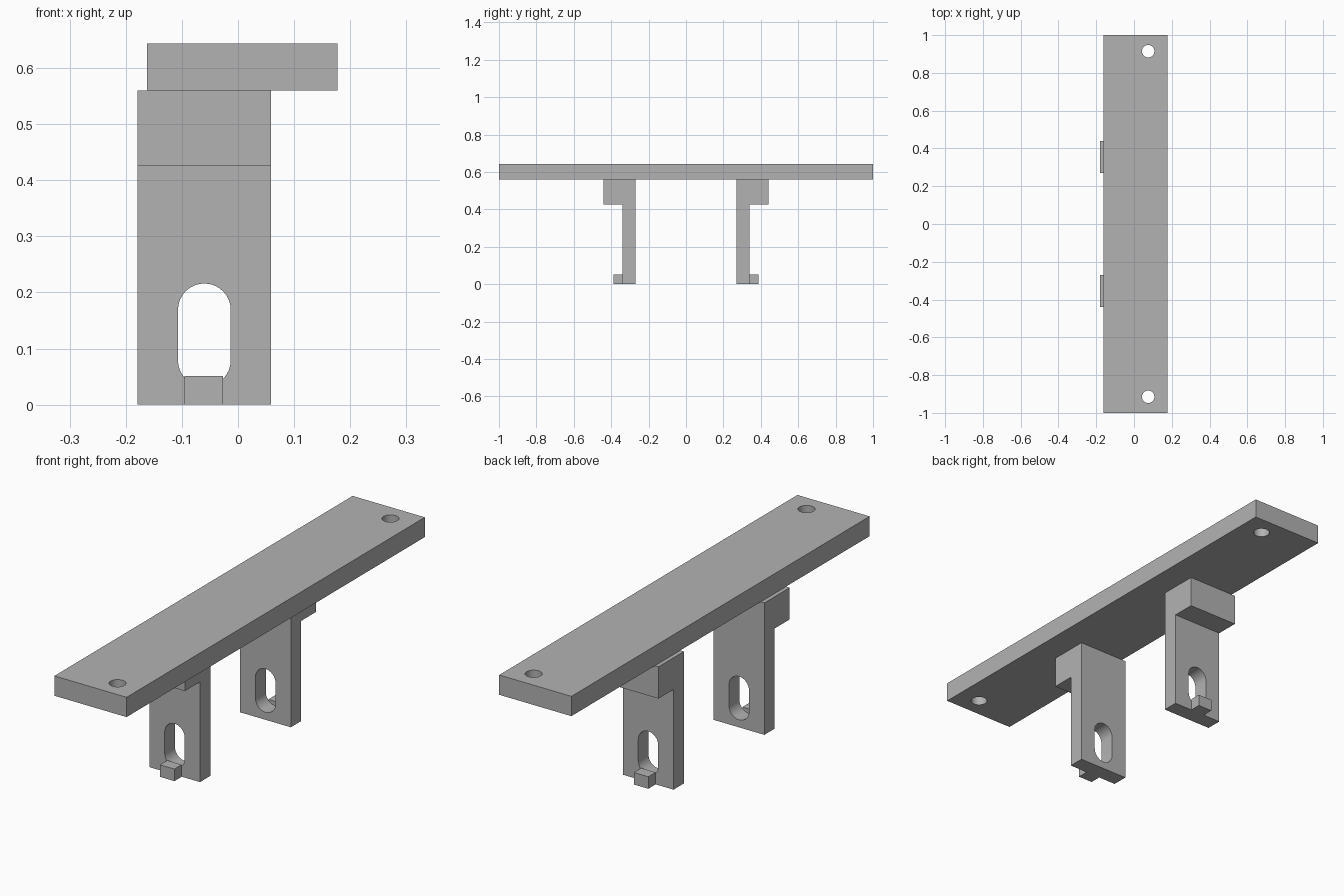
import bpy, bmesh
from math import pi, sin, cos, radians
from mathutils import Vector

if "Cube" in bpy.data.objects:
    bpy.data.objects.remove(bpy.data.objects["Cube"], do_unlink=True)

grey = bpy.data.materials.new("plain grey")
grey.use_nodes = True
grey.diffuse_color = (0.45, 0.45, 0.45, 1)
grey.node_tree.nodes["Principled BSDF"].inputs["Base Color"].default_value = grey.diffuse_color


def prism(name, outline, start, end):
    """Extrude a closed outline of 3D points, offset by start, to end."""
    start, end = Vector(start), Vector(end)
    bm = bmesh.new()
    face = bm.faces.new([bm.verts.new(Vector(p) + start) for p in outline])
    new = bmesh.ops.extrude_face_region(bm, geom=[face])["geom"]
    bmesh.ops.translate(bm, vec=end - start,
                        verts=[v for v in new if isinstance(v, bmesh.types.BMVert)])
    bmesh.ops.recalc_face_normals(bm, faces=bm.faces)
    mesh = bpy.data.meshes.new(name)
    bm.to_mesh(mesh)
    bm.free()
    mesh.materials.append(grey)
    obj = bpy.data.objects.new(name, mesh)
    bpy.context.collection.objects.link(obj)
    return obj


def box(name, x0, x1, y0, y1, z0, z1):
    return prism(name, [(x0, y0, 0), (x1, y0, 0), (x1, y1, 0), (x0, y1, 0)],
                 (0, 0, z0), (0, 0, z1))


def arc(radius, first, last, steps):
    angles = [first + (last - first) * i / steps for i in range(steps + 1)]
    return [(radius * cos(a), radius * sin(a)) for a in angles]


def apply_modifier(obj, kind, **settings):
    mod = obj.modifiers.new(kind.title(), kind)
    for key, value in settings.items():
        setattr(mod, key, value)
    bpy.ops.object.select_all(action="DESELECT")
    bpy.context.view_layer.objects.active = obj
    obj.select_set(True)
    bpy.ops.object.modifier_apply(modifier=mod.name)


def mirror_y(obj):
    apply_modifier(obj, "MIRROR", use_axis=(False, True, False), use_mirror_merge=False)


def cut(obj, cutter):
    apply_modifier(obj, "BOOLEAN", operation="DIFFERENCE", solver="EXACT", object=cutter)
    bpy.data.objects.remove(cutter, do_unlink=True)
    bpy.context.view_layer.objects.active = obj
    obj.select_set(True)
    bpy.ops.object.shade_smooth_by_angle(angle=radians(30))


# Long top plate with a bolt hole near each end
plate = box("top_plate", -0.162, 0.177, -1, 1, 0.56, 0.644)
hole = prism("hole_cutter", [(x + 0.075, y + 0.915, 0) for x, y in arc(0.033, 0, 2 * pi, 32)[:-1]],
             (0, 0, 0.5), (0, 0, 0.7))
mirror_y(hole)
cut(plate, hole)

# Bracket with an outward block at the top, and a slot through its leg
inner, leg, block = 0.27, 0.339, 0.44
bracket = prism("brackets", [(0, inner, 0), (0, leg, 0), (0, leg, 0.425), (0, block, 0.425),
                             (0, block, 0.56), (0, inner, 0.56)],
                (-0.179, 0, 0), (0.059, 0, 0))
slot = [(x - 0.06, 0, z + 0.169) for x, z in arc(0.047, 0, pi, 16)]
slot += [(x - 0.06, 0, z + 0.079) for x, z in arc(0.047, pi, 2 * pi, 16)]
cut(bracket, prism("slot_cutter", slot, (0, 0.2, 0), (0, 0.4, 0)))
mirror_y(bracket)

# Small tab at the foot of each bracket
tab = box("foot_tabs", -0.095, -0.027, leg, 0.388, 0, 0.051)
mirror_y(tab)
